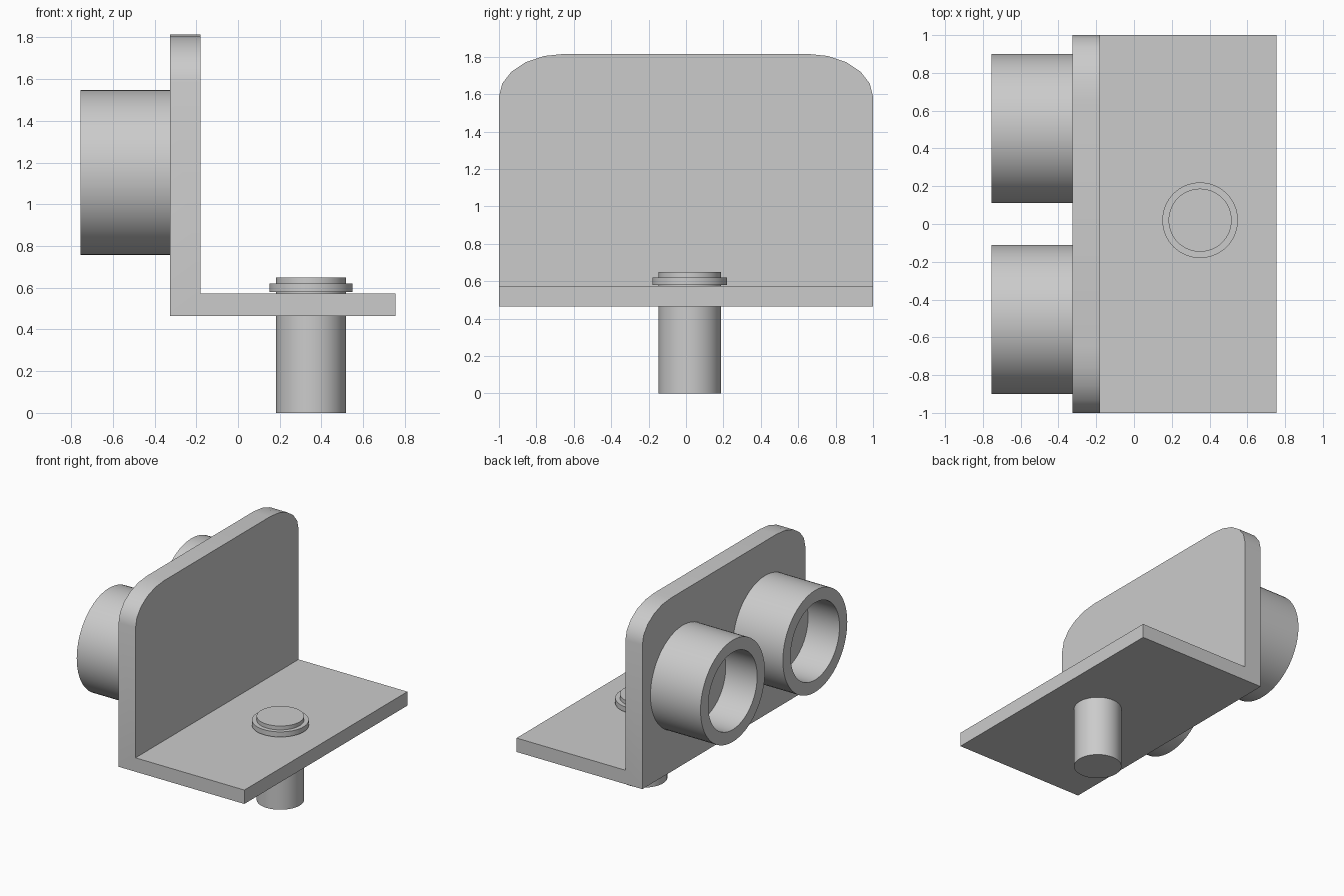
import bpy, bmesh
from math import sin, cos, pi, radians
from mathutils import Matrix, Vector

cube = bpy.data.objects.get("Cube")
if cube:
    bpy.data.objects.remove(cube, do_unlink=True)

grey = bpy.data.materials.new("plain grey")
grey.use_nodes = True
grey.diffuse_color = (0.6, 0.6, 0.6, 1)
grey.node_tree.nodes["Principled BSDF"].inputs["Base Color"].default_value = grey.diffuse_color


def finish(name, bm):
    bmesh.ops.recalc_face_normals(bm, faces=bm.faces[:])
    mesh = bpy.data.meshes.new(name)
    bm.to_mesh(mesh)
    bm.free()
    mesh.materials.append(grey)
    obj = bpy.data.objects.new(name, mesh)
    bpy.context.collection.objects.link(obj)
    return obj


def smooth(obj):
    bpy.ops.object.select_all(action="DESELECT")
    obj.select_set(True)
    bpy.context.view_layer.objects.active = obj
    bpy.ops.object.shade_smooth_by_angle(angle=radians(30))


def prism(name, points, direction):
    """Extrude a flat outline along a direction."""
    bm = bmesh.new()
    face = bm.faces.new([bm.verts.new(p) for p in points])
    new = bmesh.ops.extrude_face_region(bm, geom=[face])["geom"]
    bmesh.ops.translate(bm, vec=Vector(direction),
                        verts=[v for v in new if isinstance(v, bmesh.types.BMVert)])
    return finish(name, bm)


def lathe(name, profile, matrix, steps=64):
    """Revolve an (r, z) profile about its own z axis, then place it."""
    bm = bmesh.new()
    verts = [bm.verts.new((r, 0, z)) for r, z in profile]
    edges = [bm.edges.new(pair) for pair in zip(verts, verts[1:])]
    bmesh.ops.spin(bm, geom=verts + edges, cent=(0, 0, 0), axis=(0, 0, 1),
                   angle=2 * pi, steps=steps)
    bmesh.ops.remove_doubles(bm, verts=bm.verts[:], dist=0.0005)
    bm.transform(matrix)
    obj = finish(name, bm)
    smooth(obj)
    return obj


# L-shaped bracket, made overlong and trimmed by a slab with rounded shoulders
back, inner, front = -0.325, -0.18, 0.755
bottom, shelf, top = 0.465, 0.573, 1.815
section = [(back, bottom), (front, bottom), (front, shelf),
           (inner, shelf), (inner, top + 0.1), (back, top + 0.1)]
bracket = prism("bracket", [(x, -1.2, z) for x, z in section], (0, 2.4, 0))

ry, rz = 0.35, 0.23
shoulder = [(1 - ry + ry * cos(a), top - rz + rz * sin(a))
            for a in (i * pi / 10 for i in range(6))]
outline = [(1, 0)] + shoulder + [(-y, z) for y, z in reversed(shoulder)] + [(-1, 0)]
trimmer = prism("bracket_trimmer", [(-1, y, z) for y, z in outline], (2, 0, 0))
trimmer.hide_render = True

cut = bracket.modifiers.new("trim", "BOOLEAN")
cut.operation, cut.solver, cut.object = "INTERSECT", "EXACT", trimmer
bpy.context.view_layer.objects.active = bracket
bpy.ops.object.modifier_apply(modifier=cut.name)
bpy.data.objects.remove(trimmer, do_unlink=True)
smooth(bracket)

# Two blind sockets on the outer face of the wall
outer_r, bore_r, length, depth = 0.395, 0.3, 0.43, 0.27
socket = [(outer_r, 0), (outer_r, length), (bore_r, length),
          (bore_r, length - depth), (0, length - depth)]
for side, y in (("left", 0.505), ("right", -0.505)):
    place = Matrix.Translation((back, y, 1.153)) @ Matrix.Rotation(-pi / 2, 4, "Y")
    lathe("socket_" + side, socket, place)

# Pin through the shelf, with a retaining ring above it
pin_r = 0.167
centre = Matrix.Translation((0.35, 0.02, 0))
lathe("pin", [(0, 0), (pin_r, 0), (pin_r, 0.65), (0, 0.65)], centre)
lathe("retaining_ring", [(pin_r, 0.58), (0.2, 0.58), (0.2, 0.62), (pin_r, 0.62)], centre)
